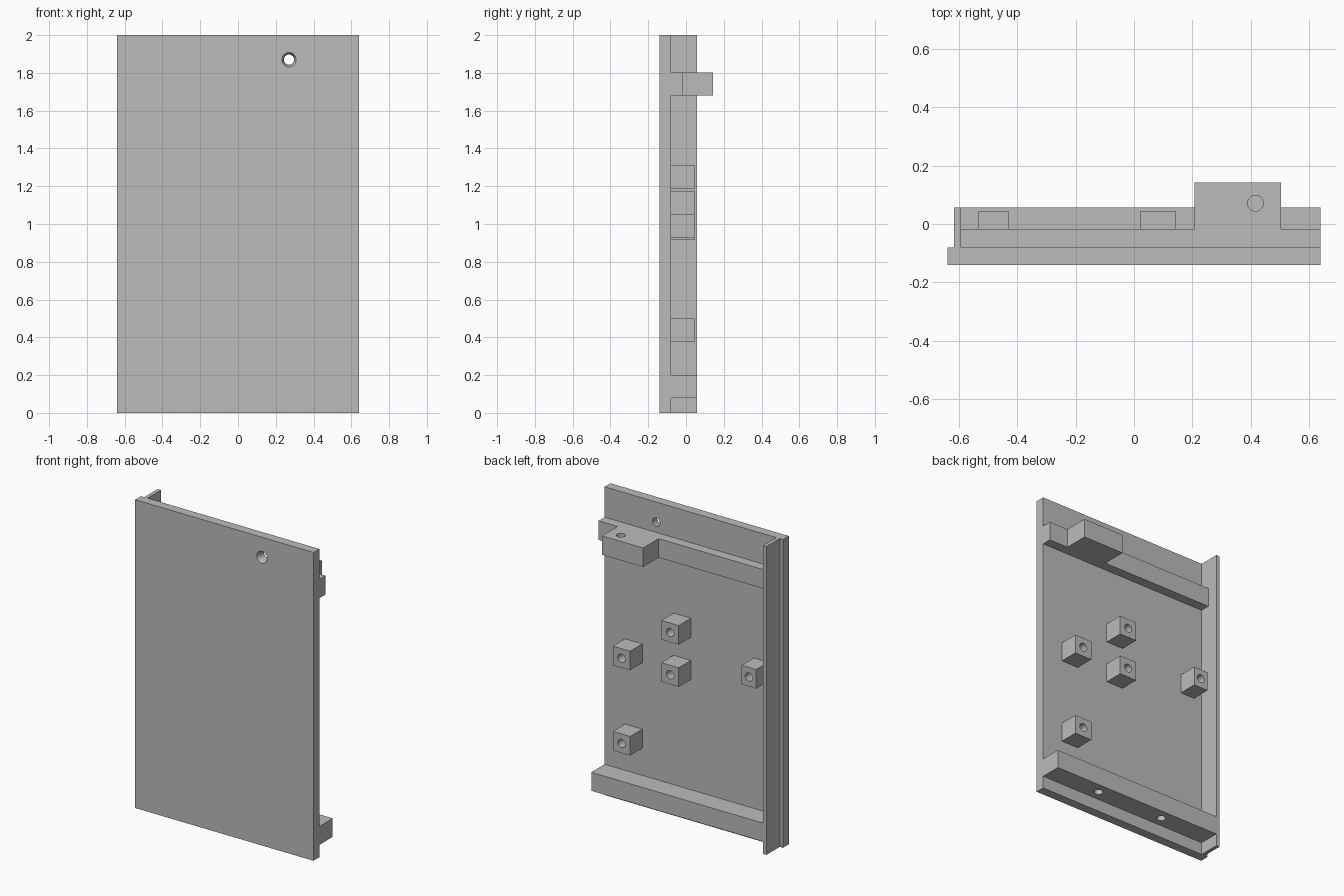
import bpy
import bmesh
import math
from mathutils import Matrix, Vector

cube = bpy.data.objects.get("Cube")
if cube:
    bpy.data.objects.remove(cube, do_unlink=True)

grey = bpy.data.materials.new("plain grey")
grey.use_nodes = True
colour = (0.5, 0.5, 0.5, 1)
grey.diffuse_color = colour
grey.node_tree.nodes["Principled BSDF"].inputs["Base Color"].default_value = colour

HOLE = 0.027
BACK = -0.08    # rear surface of the panel
RIM = 0.057     # rear of the wall and the bottom bar


def finish(bm, name):
    mesh = bpy.data.meshes.new(name)
    bmesh.ops.recalc_face_normals(bm, faces=bm.faces)
    bm.to_mesh(mesh)
    bm.free()
    mesh.materials.append(grey)
    obj = bpy.data.objects.new(name, mesh)
    bpy.context.collection.objects.link(obj)
    return obj


def prism(name, outline, z0, z1):
    bm = bmesh.new()
    face = bm.faces.new([bm.verts.new((x, y, z0)) for x, y in outline])
    top = bmesh.ops.extrude_face_region(bm, geom=[face])["geom"]
    verts = [v for v in top if isinstance(v, bmesh.types.BMVert)]
    bmesh.ops.translate(bm, verts=verts, vec=(0, 0, z1 - z0))
    return finish(bm, name)


def box(name, x0, x1, y0, y1, z0, z1):
    return prism(name, [(x0, y0), (x1, y0), (x1, y1), (x0, y1)], z0, z1)


def drill(obj, centre, axis, length, r1=HOLE, r2=HOLE):
    """Cut a round hole centred on a point along the given axis."""
    bm = bmesh.new()
    turn = Vector((0, 0, 1)).rotation_difference(Vector(axis)).to_matrix().to_4x4()
    bmesh.ops.create_cone(bm, cap_ends=True, segments=32, radius1=r1, radius2=r2,
                          depth=length, matrix=Matrix.Translation(centre) @ turn)
    cutter = finish(bm, obj.name + "_hole_cutter")
    cutter.hide_render = True
    mod = obj.modifiers.new("hole", "BOOLEAN")
    mod.operation = "DIFFERENCE"
    mod.solver = "EXACT"
    mod.object = cutter
    # Bake the cut and discard the cutter
    deps = bpy.context.evaluated_depsgraph_get()
    mesh = bpy.data.meshes.new_from_object(obj.evaluated_get(deps))
    obj.modifiers.clear()
    obj.data = mesh
    bpy.data.objects.remove(cutter, do_unlink=True)


def smooth_holes(obj):
    bpy.ops.object.select_all(action="DESELECT")
    obj.select_set(True)
    bpy.context.view_layer.objects.active = obj
    bpy.ops.object.shade_smooth_by_angle(angle=math.radians(30))


# Panel with a countersunk through hole
panel = box("panel", -0.64, 0.64, -0.14, BACK, 0, 2)
drill(panel, (0.27, -0.11, 1.87), (0, 1, 0), 0.2)
drill(panel, (0.27, -0.13, 1.87), (0, 1, 0), 0.024, 0.039, HOLE)

# Side wall
box("side_wall", -0.617, -0.593, BACK, RIM, 0, 2)

# Bottom bar with two blind holes underneath
bar = box("bottom_bar", -0.593, 0.64, BACK, RIM, 0.08, 0.2)
for x in (0.266, -0.221):
    drill(bar, (x, -0.012, 0.08), (0, 0, 1), 0.16)

# Upper rail with its raised block and a blind hole from above
rail = prism("upper_rail", [(-0.593, BACK), (0.64, BACK), (0.64, -0.017), (0.504, -0.017),
                            (0.504, 0.142), (0.208, 0.142), (0.208, -0.017),
                            (-0.593, -0.017)], 1.68, 1.803)
drill(rail, (0.417, 0.071, 1.803), (0, 0, 1), 0.16)

# Square mounting posts, each with a blind hole in the back
parts = [panel, bar, rail]
posts = [("upper", 0.083, 1.251, 0.124), ("middle", 0.083, 0.977, 0.124),
         ("left", 0.432, 0.991, 0.124), ("lower", 0.432, 0.438, 0.124),
         ("right", -0.483, 1.114, 0.103)]
for label, x, z, width in posts:
    post = box(label + "_post", x - width / 2, x + width / 2, BACK, 0.045,
               z - 0.062, z + 0.062)
    drill(post, (x, 0.045, z), (0, 1, 0), 0.17)
    parts.append(post)

for part in parts:
    smooth_holes(part)
